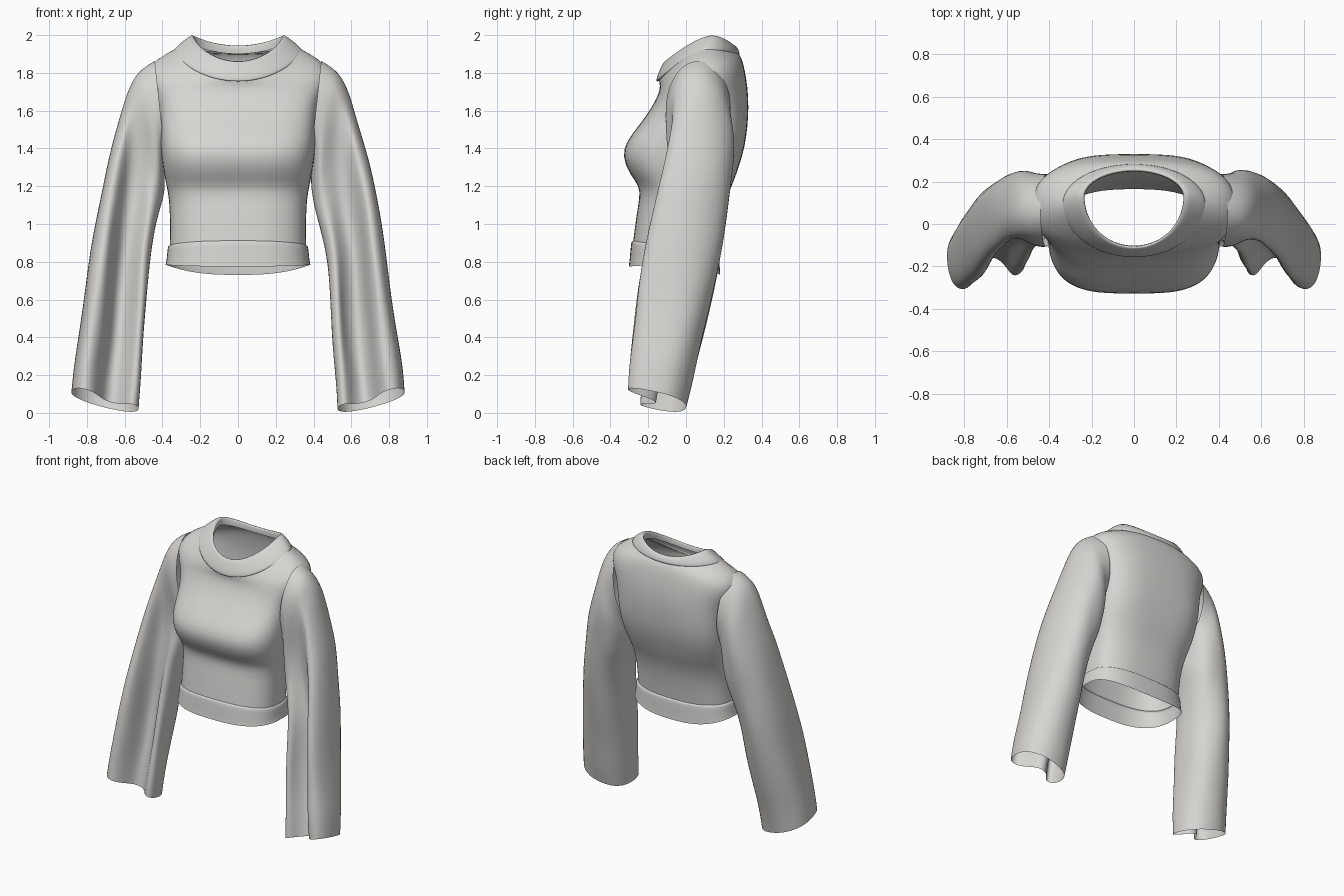
import bpy, bmesh, math, random
random.seed(4)

cloth = bpy.data.materials.new("light_grey_cloth")
cloth.diffuse_color = (0.68, 0.67, 0.642, 1)


def loft(name, rings, levels=1, skip=None):
    """Skin a list of equal-length closed rings into an open cloth tube."""
    bm = bmesh.new()
    vr = [[bm.verts.new(p) for p in r] for r in rings]
    n = len(vr[0])
    for a, b in zip(vr, vr[1:]):
        for i in range(n):
            j = (i + 1) % n
            bm.faces.new((a[i], a[j], b[j], b[i]))
    bmesh.ops.recalc_face_normals(bm, faces=bm.faces[:])
    if skip:
        gone = [f for f in bm.faces if skip(f.calc_center_median())]
        bmesh.ops.delete(bm, geom=gone, context="FACES")
    me = bpy.data.meshes.new(name)
    bm.to_mesh(me)
    bm.free()
    ob = bpy.data.objects.new(name, me)
    bpy.context.collection.objects.link(ob)
    me.materials.append(cloth)
    for p in me.polygons:
        p.use_smooth = True
    sub = ob.modifiers.new("smooth", "SUBSURF")
    sub.levels = sub.render_levels = levels
    return ob


def body_ring(w, yf, yb, ys, zf, zs, zb, e, n=40):
    """Rounded ring: half width, front/back/side y, front/side/back z, boxiness."""
    pts = []
    for i in range(n):
        a = 2 * math.pi * i / n
        c, s = math.cos(a), math.sin(a)
        c = 0 if abs(c) < 1e-6 else c
        x = w * math.copysign(abs(c) ** e, c)
        y = ys + ((yb if s > 0 else yf) - ys) * abs(s) ** e
        z = zs + (zb - zs) * s * s if s > 0 else zs + (zf - zs) * abs(s) ** 1.4
        pts.append((x, y, z))
    return pts


# Torso from waist band to neckline, open at the armholes
torso = [
    (.362, -.280, .165, -.04, .91, .885, .87, .75),
    (.360, -.264, .185, -.03, 1.04, 1.03, 1.03, .75),
    (.366, -.246, .215, 0, 1.14, 1.14, 1.14, .72),
    (.380, -.246, .247, 0, 1.20, 1.21, 1.21, .68),
    (.395, -.300, .272, 0, 1.265, 1.28, 1.28, .62),
    (.407, -.340, .302, .02, 1.36, 1.37, 1.37, .6),
    (.412, -.315, .320, .04, 1.44, 1.45, 1.46, .6),
    (.416, -.250, .330, .06, 1.52, 1.54, 1.56, .63),
    (.430, -.185, .332, .07, 1.61, 1.65, 1.67, .68),
    (.475, -.148, .320, .07, 1.68, 1.74, 1.77, .72),
    (.490, -.138, .306, .075, 1.72, 1.81, 1.84, .78),
    (.435, -.140, .293, .085, 1.745, 1.872, 1.885, .88),
    (.330, -.145, .272, .09, 1.765, 1.93, 1.91, 1),
]
loft("torso", [body_ring(*r) for r in torso],
     skip=lambda c: abs(c.x) > .38 and 1.38 < c.z < 1.74 and -.03 < c.y < .18)

# Waist band, a little proud of the torso
band = [
    (.362, -.280, .165, -.04, .912, .887, .872, .75),
    (.371, -.289, .174, -.04, .908, .883, .868, .75),
    (.374, -.292, .176, -.04, .890, .865, .850, .75),
    (.380, -.300, .180, -.04, .800, .800, .750, .75),
    (.385, -.304, .182, -.04, .775, .785, .730, .75),
]
loft("waist_band", [body_ring(*r) for r in band])

# Collar, rolled over into the neck opening
collar = [
    (.328, -.143, .272, .09, 1.758, 1.918, 1.90, 1),
    (.341, -.158, .284, .09, 1.750, 1.918, 1.895, 1),
    (.336, -.158, .284, .10, 1.770, 1.932, 1.91, 1),
    (.290, -.138, .272, .12, 1.820, 1.972, 1.935, 1),
    (.240, -.114, .256, .13, 1.867, 2.008, 1.948, 1),
    (.232, -.105, .247, .13, 1.858, 1.990, 1.938, 1),
    (.236, -.103, .248, .12, 1.825, 1.945, 1.90, 1),
]
loft("collar", [body_ring(*r) for r in collar])

# Folded sleeve section: u inner to outer, v front to back
FOLD = [(-1, -.1), (-.95, -.5), (-.72, -.58), (-.55, -.25), (-.25, .05),
        (.05, -.1), (.25, -.7), (.5, -1), (.85, -.85), (1, -.1),
        (.95, .55), (.5, .95), (0, 1), (-.6, .85), (-.92, .4)]
# inner x, z; outer x, z; front y, back y; fold strength
ARM = [
    (.385, 1.35, .44, 1.86, -.105, .235, 0),
    (.39, 1.28, .535, 1.815, -.125, .235, .1),
    (.39, 1.22, .592, 1.71, -.14, .25, .3),
    (.395, 1.15, .645, 1.54, -.15, .25, .5),
    (.42, 1.05, .69, 1.36, -.17, .235, .65),
    (.445, .95, .735, 1.15, -.20, .21, .75),
    (.475, .79, .775, .92, -.235, .18, .85),
    (.49, .58, .805, .68, -.262, .135, .95),
    (.505, .36, .835, .45, -.282, .08, 1),
    (.52, .16, .865, .25, -.302, .03, 1),
    (.53, .018, .88, .11, -.312, 0, 1),
]


def sleeve(name, side):
    rings = []
    for k, (xi, zi, xo, zo, yf, yb, g) in enumerate(ARM):
        ring = []
        for i, (fu, fv) in enumerate(FOLD):
            a = math.pi + 2 * math.pi * i / len(FOLD)
            u = 1.04 * (fu * g + math.cos(a) * (1 - g))
            v = 1.04 * (fv * g + math.sin(a) * (1 - g))
            j = .009 if 1 < k < len(ARM) - 1 else 0
            x = (xi + xo) / 2 + u * (xo - xi) / 2 + random.uniform(-j, j)
            y = (yf + yb) / 2 + v * (yb - yf) / 2 + random.uniform(-j, j)
            z = (zi + zo) / 2 + u * (zo - zi) / 2 - .035 * v * g
            ring.append((side * x, y, max(z, 0)))
        rings.append(ring)
    loft(name, rings, 2)


sleeve("right_sleeve", 1)
sleeve("left_sleeve", -1)
